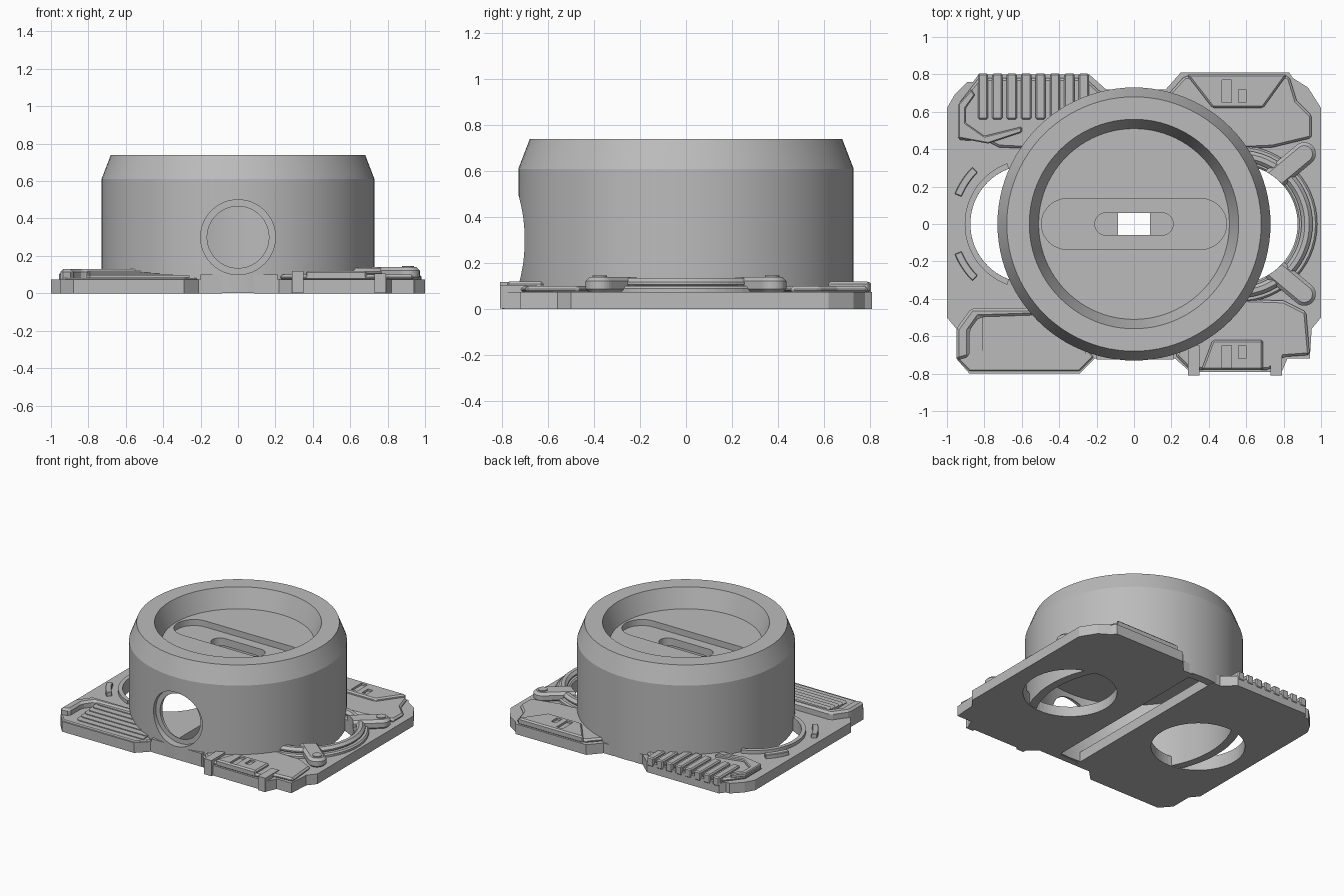
import bpy, bmesh, math

if "Cube" in bpy.data.objects:
    bpy.data.objects.remove(bpy.data.objects["Cube"])

mat = bpy.data.materials.new("plain grey")
mat.diffuse_color = (0.5, 0.5, 0.5, 1)
mat.use_nodes = True
mat.node_tree.nodes["Principled BSDF"].inputs["Base Color"].default_value = mat.diffuse_color


def finish(name, bm, bevel=0.0, cuts=(), smooth=False, helper=False):
    bmesh.ops.recalc_face_normals(bm, faces=bm.faces)
    me = bpy.data.meshes.new(name)
    bm.to_mesh(me)
    bm.free()
    me.materials.append(mat)
    ob = bpy.data.objects.new(name, me)
    bpy.context.collection.objects.link(ob)
    ob.hide_render = helper
    if bevel:
        m = ob.modifiers.new("bevel", 'BEVEL')
        m.width, m.segments, m.limit_method = bevel, 1, 'ANGLE'
    for c in cuts:
        m = ob.modifiers.new("cut", 'BOOLEAN')
        m.operation, m.solver, m.object = 'DIFFERENCE', 'EXACT', c
    if smooth:
        bpy.ops.object.select_all(action='DESELECT')
        ob.select_set(True)
        bpy.context.view_layer.objects.active = ob
        for m in list(ob.modifiers):
            bpy.ops.object.modifier_apply(modifier=m.name)
        bpy.ops.object.shade_smooth_by_angle(angle=math.radians(20))
    return ob


def prism(name, pts, z0, z1, **kw):
    bm = bmesh.new()
    f = bm.faces.new([bm.verts.new((x, y, z0)) for x, y in pts])
    r = bmesh.ops.extrude_face_region(bm, geom=[f])
    bmesh.ops.translate(bm, vec=(0, 0, z1 - z0),
                        verts=[v for v in r["geom"] if isinstance(v, bmesh.types.BMVert)])
    return finish(name, bm, **kw)


def box(name, x0, x1, y0, y1, z0, z1, **kw):
    return prism(name, [(x0, y0), (x1, y0), (x1, y1), (x0, y1)], z0, z1, **kw)


def polar(cx, cy, r, a0, a1, n):
    return [(cx + r * math.cos(math.radians(a0 + (a1 - a0) * i / n)),
             cy + r * math.sin(math.radians(a0 + (a1 - a0) * i / n))) for i in range(n + 1)]


def disc(cx, cy, r, n=64):
    return polar(cx, cy, r, 0, 360, n)[:-1]


def arc(name, cx, r0, r1, a0, a1, z0, z1, **kw):
    return prism(name, polar(cx, 0, r1, a0, a1, 40) + polar(cx, 0, r0, a1, a0, 40), z0, z1, **kw)


def capsule(p, q, r):
    a = math.degrees(math.atan2(q[1] - p[1], q[0] - p[0]))
    return polar(*q, r, a - 90, a + 90, 16) + polar(*p, r, a + 90, a + 270, 16)


def bore(name, r, y0, y1, z):
    # horizontal cylinder along y
    bm = bmesh.new()
    bmesh.ops.create_cone(bm, cap_ends=True, segments=64, radius1=r, radius2=r, depth=y1 - y0)
    for v in bm.verts:
        v.co = (v.co.x, v.co.z + (y0 + y1) / 2, v.co.y + z)
    return finish(name, bm, helper=True)


# Cutters
port_rim = bore("port_rim_cutter", 0.2, -1, -0.675, 0.30)
port_hole = bore("port_hole_cutter", 0.165, -1, -0.4, 0.30)
tray = prism("tray_cutter", capsule((-0.36, 0), (0.36, 0), 0.135), 0.555, 0.9, helper=True)
slot = prism("slot_cutter", capsule((-0.15, 0), (0.15, 0), 0.06), 0.3, 0.9, helper=True)
drum_core = prism("drum_core_cutter", disc(0, 0, 0.7), -1, 2, helper=True)
holes = {s: prism("side_hole_cutter", disc(s * 0.56, 0, 0.315), -1, 2, helper=True) for s in (-1, 1)}

# Drum with recessed lid
profile = [(0, .6), (.51, .6), (.56, .74), (.68, .74), (.73, .61), (.73, .005),
           (.67, .005), (.67, .5), (0, .5)]
bm = bmesh.new()
vs = [bm.verts.new((r, 0, z)) for r, z in profile]
es = [bm.edges.new(p) for p in zip(vs, vs[1:])]
bmesh.ops.spin(bm, geom=vs + es, cent=(0, 0, 0), axis=(0, 0, 1), angle=math.tau, steps=96)
bmesh.ops.remove_doubles(bm, verts=bm.verts, dist=1e-4)
finish("drum", bm, cuts=(port_rim, port_hole, tray, slot), smooth=True)

# Base halves
left = [(-1, .62), (-.96, .69), (-.89, .76), (-.86, .76), (-.83, .8), (-.24, .8), (-.15, .72),
        (-.085, .72), (-.085, -.72), (-.21, -.72), (-.29, -.8), (-.88, -.8), (-.95, -.72),
        (-.95, -.56), (-1, -.5)]
right = [(1, .62), (.93, .73), (.85, .78), (.83, .81), (.25, .81), (.17, .72), (.085, .72),
         (.085, -.72), (.22, -.72), (.3, -.79), (.79, -.79), (.82, -.72), (.94, -.72),
         (.95, -.56), (1, -.5)]
prism("left_base", left, 0, .075, cuts=[holes[-1]])
prism("right_base", right, 0, .075, cuts=[holes[1]])
box("front_bridge", -.2, .21, -.725, -.68, .002, .1)

LC, RC = (holes[-1], drum_core), (holes[1], drum_core)

# Left raised deck and ribbed grille at the back
prism("back_left_deck", [(-.94, .45), (-.94, .64), (-.87, .73), (-.83, .78), (-.26, .78), (-.15, .68),
                         (-.5, .4), (-.72, .41), (-.78, .44)], .07, .1, bevel=.012, cuts=LC)
for i in range(8):
    x = -.835 + i * .077
    box("grille_rib", x, x + .055, .56, .805, .05, .118, bevel=.008, cuts=[drum_core])
prism("left_corner_rail", [(-.94, .46), (-.94, .64), (-.87, .72), (-.85, .69), (-.9, .62), (-.9, .54),
                           (-.8, .47), (-.6, .52), (-.6, .49), (-.78, .43)], .09, .12,
      bevel=.006, cuts=LC)

# Left ring and clips
arc("left_ring", -.56, .315, .345, 110, 250, .06, .1, cuts=[drum_core])
for s in (1, -1):
    arc("left_clip", -.56, .39, .43, 180 - s * 22, 180 - s * 45, .06, .105, bevel=.008)

# Stepped vent at the front left
prism("vent_tray", [(-.95, -.72), (-.88, -.79), (-.29, -.79), (-.21, -.71), (-.4, -.5), (-.87, -.46),
                    (-.95, -.56)], .06, .082, bevel=.01, cuts=[drum_core])
for i in range(6):
    y = -.74 + i * .045
    prism("vent_step", [(-.81, y + .02), (-.79, y), (-.26, y), (-.26, -.48), (-.81, -.48)],
          .07, .088 + i * .006, cuts=[drum_core])
prism("vent_rim", [(-.95, -.73), (-.95, -.56), (-.87, -.45), (-.55, -.45), (-.53, -.49), (-.83, -.5),
                   (-.88, -.57), (-.88, -.71)], .06, .13, bevel=.015, cuts=[drum_core])

# Right decks, front and back
prism("back_right_deck", [(.17, .68), (.27, .79), (.83, .79), (.87, .66), (.95, .58), (.95, .46),
                          (.74, .41), (.5, .4)], .07, .1, bevel=.012, cuts=RC)
prism("front_right_deck", [(.22, -.7), (.3, -.78), (.72, -.78), (.8, -.71), (.94, -.7), (.92, -.47),
                           (.8, -.41), (.5, -.4)], .07, .1, bevel=.012, cuts=RC)
for s, depth in ((1, .8), (-1, .78)):
    slots = [box("panel_slot_cutter", a, b, min(s * .65, s * c), max(s * .65, s * c), .105, .3,
                 helper=True) for a, b, c in ((.47, .52, .77), (.56, .6, .72))]
    far = .82 if s > 0 else .69
    prism("slotted_panel", [(.28 if s > 0 else .36, s * depth), (far, s * depth), (.69, s * .62),
                            (.42, s * .62)], .07, .12, bevel=.01, cuts=slots + [drum_core])
for x0, z in ((.29, .118), (.73, .105)):
    box("front_tab", x0, x0 + .06, -.81, -.65, .002, z)

# Right ring with a rounded rim and two locking arms
arc("right_ring", .56, .315, .42, -120, 120, .06, .1, bevel=.01, cuts=[drum_core])
arc("right_ring_rim", .56, .335, .395, -110, 110, .09, .135, bevel=.018, cuts=[drum_core])
for s in (1, -1):
    prism("locking_arm", capsule((.7, s * .2), (.91, s * .375), .062), .07, .14,
          bevel=.018, cuts=RC)
    prism("arm_pin", disc(.91, s * .375, .032, 24), .13, .147)
